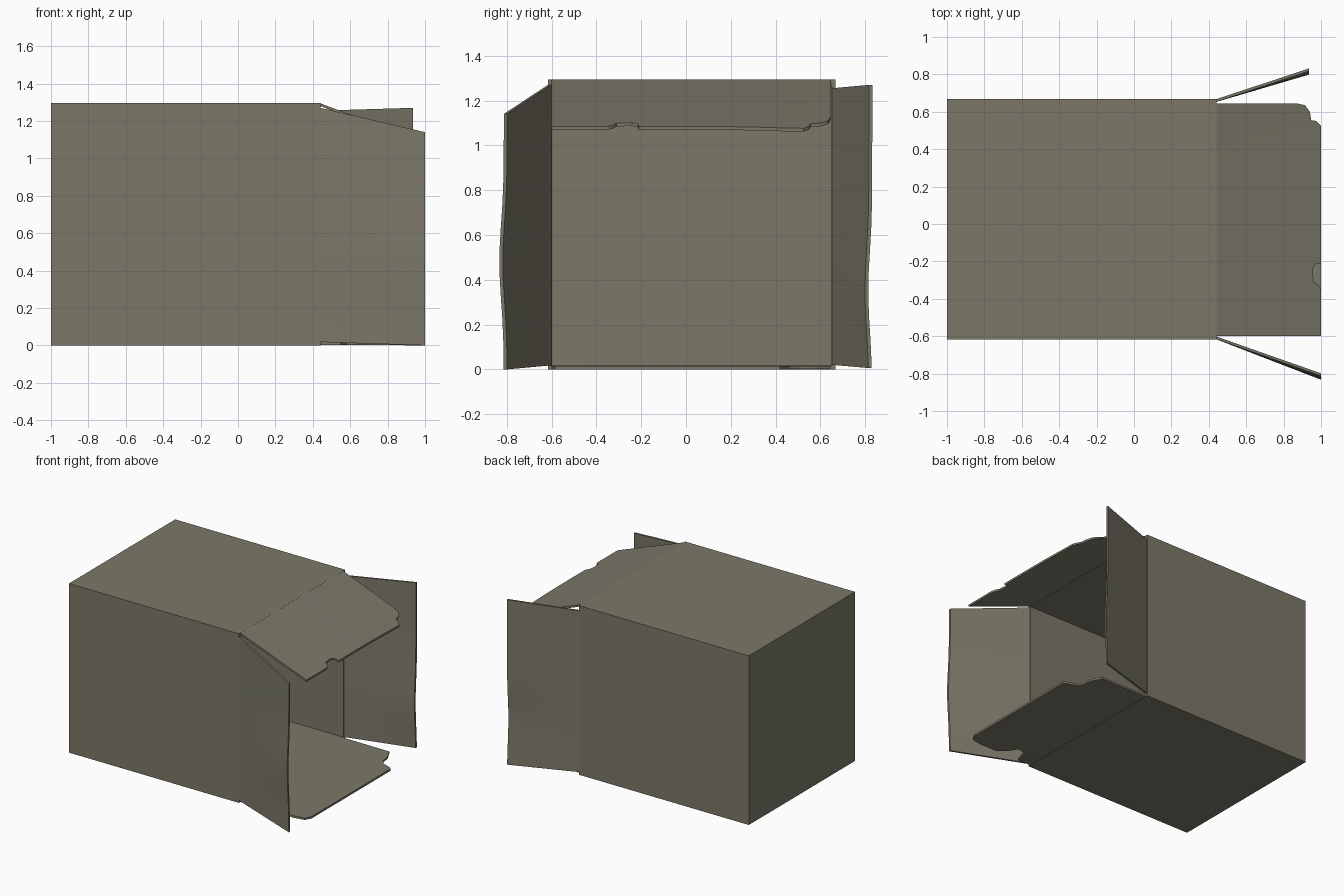
import bpy, bmesh, math

if "Cube" in bpy.data.objects:
    bpy.data.objects.remove(bpy.data.objects["Cube"])

card = bpy.data.materials.new("cardboard")
card.diffuse_color = (0.20, 0.19, 0.14, 1)
card.use_nodes = True
card.node_tree.nodes["Principled BSDF"].inputs["Base Color"].default_value = card.diffuse_color
TH = 0.015      # board thickness
HX = 0.44       # fold line of all four flaps


def finish(name, bm):
    bmesh.ops.recalc_face_normals(bm, faces=bm.faces)
    me = bpy.data.meshes.new(name)
    bm.to_mesh(me)
    bm.free()
    ob = bpy.data.objects.new(name, me)
    me.materials.append(card)
    bpy.context.collection.objects.link(ob)
    bpy.ops.object.select_all(action='DESELECT')
    ob.select_set(True)
    bpy.context.view_layer.objects.active = ob
    bpy.ops.object.shade_smooth_by_angle(angle=math.radians(30))
    return ob


def flap(name, outline, place):
    """Thin sheet cut to an outline (u, v), sliced and bent by place(u, v, w)."""
    bm = bmesh.new()
    face = bm.faces.new([bm.verts.new((u, v, -TH / 2)) for u, v in outline])
    ext = bmesh.ops.extrude_face_region(bm, geom=[face], use_keep_orig=True)
    for v in ext['geom']:
        if isinstance(v, bmesh.types.BMVert):
            v.co.z += TH
    cuts = [((HX + 0.14 * i, 0, 0), (1, 0, 0)) for i in range(1, 4)]
    cuts += [((0, -0.57 + 0.1 * i, 0), (0, 1, 0)) for i in range(19)]
    for co, no in cuts:
        geom = bm.verts[:] + bm.edges[:] + bm.faces[:]
        bmesh.ops.bisect_plane(bm, geom=geom, plane_co=co, plane_no=no)
    for v in bm.verts:
        v.co = place(*v.co)
    return finish(name, bm)


def bump(z, centre):
    return math.exp(-((z - centre) / 0.24) ** 2)


# Carton body: five walls, open towards +x
bm = bmesh.new()
bmesh.ops.create_cube(bm, size=1)
for v in bm.verts:
    v.co = (-1 if v.co.x < 0 else HX,
            -0.617 if v.co.y < 0 else 0.668,
            0 if v.co.z < 0 else 1.295)
mouth = max(bm.faces, key=lambda f: f.calc_center_median().x)
bmesh.ops.inset_region(bm, faces=[mouth], thickness=0.018, use_even_offset=True)
inner = bmesh.ops.extrude_face_region(bm, geom=[mouth])
bmesh.ops.translate(bm, vec=(-1.424, 0, 0),
                    verts=[g for g in inner['geom'] if isinstance(g, bmesh.types.BMVert)])
if mouth.is_valid:
    bm.faces.remove(mouth)
finish("carton_body", bm)

# Top flap: droops, with a torn corner and a small tear on its free edge
flap("top_flap",
     [(HX, -0.6), (1, -0.6), (1, -0.35), (0.985, -0.325), (0.96, -0.31),
      (0.955, -0.24), (0.97, -0.215), (1, -0.21), (1, 0.525), (0.975, 0.55),
      (0.948, 0.555), (0.94, 0.6), (0.915, 0.635), (0.87, 0.645), (HX, 0.645)],
     lambda u, v, w: (u, v, 1.287 - 0.375 * (u - HX) - 0.015 * bump(v, 0.55) * (u - HX) + w))

# Bottom flap: lies flat, torn at the back corner
flap("bottom_flap",
     [(HX, -0.6), (0.55, -0.6), (0.58, -0.5), (0.64, -0.48), (0.69, -0.55),
      (0.75, -0.6), (0.9, -0.6), (0.975, -0.585), (1, -0.54), (1, 0.42),
      (0.97, 0.44), (0.91, 0.46), (0.88, 0.5), (0.87, 0.57), (0.83, 0.645), (HX, 0.645)],
     lambda u, v, w: (u, v, 0.0105 - 0.005 * (u - HX) + w))

# Front and back flaps: splayed outwards with a gentle warp
flap("front_flap",
     [(HX, 0.018), (1, 0), (1, 1.14), (HX, 1.27)],
     lambda u, v, w: (u, -0.609 - (u - HX) / 0.56 * (0.197 + 0.02 * bump(v, 0.48)) + w, v))
flap("back_flap",
     [(HX, 0.02), (0.935, 0.006), (0.935, 1.27), (HX, 1.255)],
     lambda u, v, w: (u, 0.66 + (u - HX) / 0.495 * (0.164 - 0.018 * bump(v, 0.35)) + w, v))
